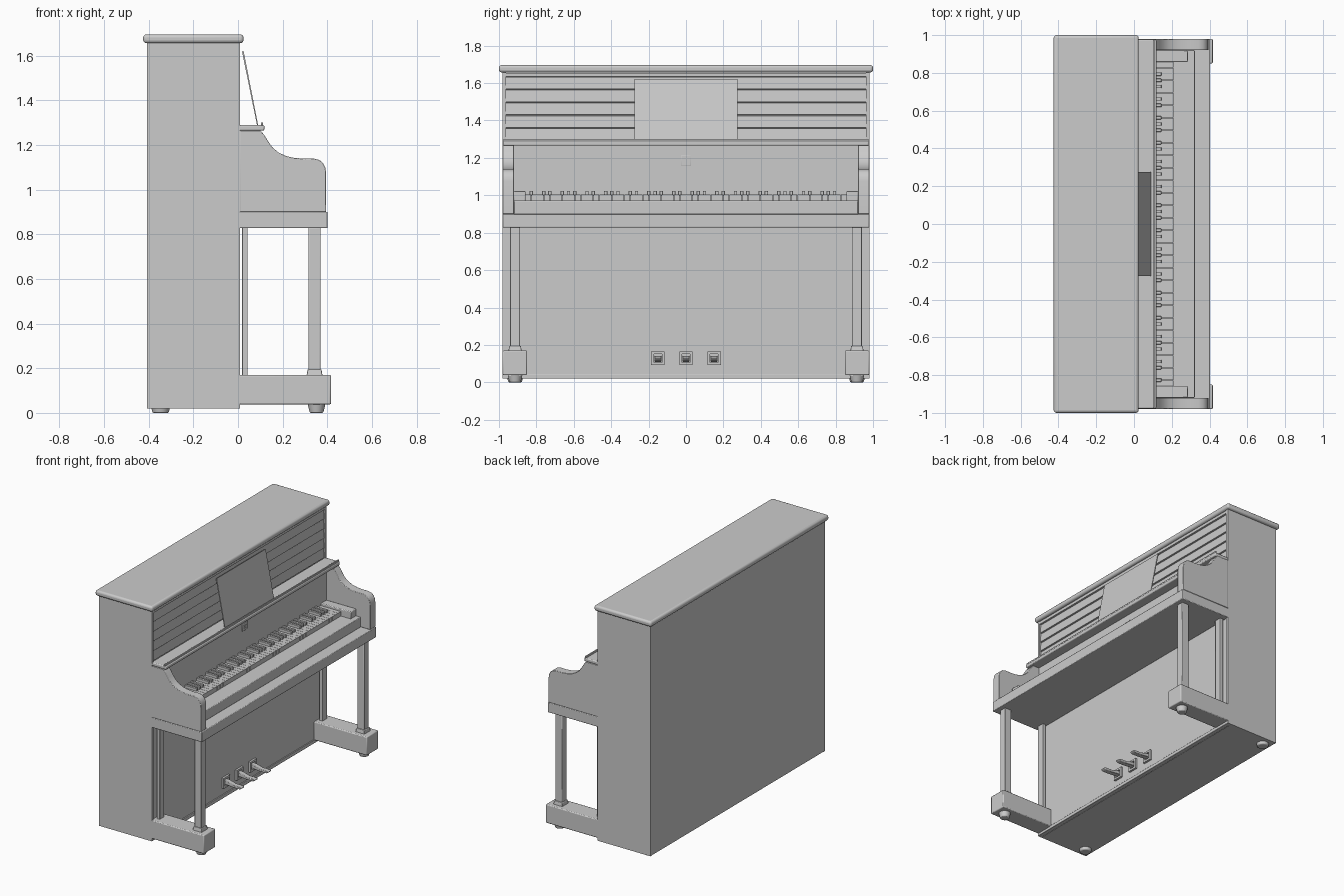
import bpy, bmesh, math
from mathutils import Matrix, Vector

if "Cube" in bpy.data.objects:
    bpy.data.objects.remove(bpy.data.objects["Cube"])


def finish(name, bm, bevel=0.0, segs=2):
    bmesh.ops.recalc_face_normals(bm, faces=bm.faces)
    me = bpy.data.meshes.new(name)
    bm.to_mesh(me)
    bm.free()
    ob = bpy.data.objects.new(name, me)
    bpy.context.collection.objects.link(ob)
    if bevel:
        m = ob.modifiers.new("bevel", 'BEVEL')
        m.width, m.segments, m.limit_method = bevel, segs, 'ANGLE'
    bpy.context.view_layer.objects.active = ob
    ob.select_set(True)
    bpy.ops.object.shade_smooth_by_angle(angle=math.radians(35))
    ob.select_set(False)
    return ob


def add_box(bm, x, y, z):
    mat = Matrix.Translation(((x[0] + x[1]) / 2, (y[0] + y[1]) / 2, (z[0] + z[1]) / 2))
    size = Matrix.Diagonal((x[1] - x[0], y[1] - y[0], z[1] - z[0], 1))
    bmesh.ops.create_cube(bm, size=1, matrix=mat @ size)


def box(name, x, y, z, bevel=0.0, segs=2):
    bm = bmesh.new()
    add_box(bm, x, y, z)
    return finish(name, bm, bevel, segs)


def add_profile(bm, pts, y0, y1):
    # x-z outline extruded along y
    f = bm.faces.new([bm.verts.new((x, y0, z)) for x, z in pts])
    ext = bmesh.ops.extrude_face_region(bm, geom=[f])["geom"]
    vs = [v for v in ext if isinstance(v, bmesh.types.BMVert)]
    bmesh.ops.translate(bm, verts=vs, vec=(0, y1 - y0, 0))


def profile(name, pts, y0, y1, bevel=0.0):
    bm = bmesh.new()
    add_profile(bm, pts, y0, y1)
    return finish(name, bm, bevel)


def cone(name, loc, r_bottom, r_top, h):
    bm = bmesh.new()
    bmesh.ops.create_cone(bm, cap_ends=True, segments=24, radius1=r_bottom, radius2=r_top,
                          depth=h, matrix=Matrix.Translation((loc[0], loc[1], loc[2] + h / 2)))
    return finish(name, bm, 0.005)


def pair(y0, y1, s):
    return tuple(sorted((s * y0, s * y1)))


# Case, lid and fronts
box("case_body", (-0.405, -0.02), (-0.965, 0.965), (0.02, 1.655))
box("lower_front_panel", (-0.02, 0.003), (-0.965, 0.965), (0.045, 0.85))
box("bottom_rail", (-0.02, 0.01), (-0.965, 0.965), (0.02, 0.045), 0.003)
box("top_rail", (-0.02, 0.008), (-0.965, 0.965), (1.635, 1.655))
box("lid", (-0.425, 0.025), (-1, 1), (1.657, 1.696), 0.014, 3)

# Upper front: slanted horizontal slats
bm = bmesh.new()
n, z0, z1 = 5, 1.29, 1.635
for i in range(n):
    a = z0 + (z1 - z0) * i / n
    b = z0 + (z1 - z0) * (i + 1) / n
    add_profile(bm, [(-0.021, a), (0.004, a + 0.003), (-0.003, b - 0.003), (-0.021, b)],
                -0.965, 0.965)
finish("upper_front_slats", bm)

# Key bed, slip, fallboard and shelf
box("key_bed", (0.005, 0.402), (-0.98, 0.98), (0.828, 0.9), 0.004)
box("key_slip", (0.05, 0.322), (-0.92, 0.92), (0.9, 0.972), 0.004)
box("fallboard", (-0.02, 0.05), (-0.92, 0.92), (0.9, 1.265))
box("music_shelf", (0.0, 0.118), (-0.977, 0.977), (1.265, 1.29), 0.006)
box("shelf_lip", (0.103, 0.112), (-0.977, 0.977), (1.288, 1.302), 0.002)
profile("music_desk", [(0.085, 1.29), (0.09, 1.291), (0.025, 1.622), (0.018, 1.62)],
        -0.275, 0.275)

# Fallboard plate with four studs
box("fallboard_plate", (0.048, 0.056), (-0.028, 0.028), (1.158, 1.214), 0.003)
bm = bmesh.new()
for y in (-0.008, 0.008):
    for z in (1.178, 1.194):
        add_box(bm, (0.055, 0.059), (y - 0.004, y + 0.004), (z - 0.004, z + 0.004))
finish("plate_studs", bm)

# Keys: 52 white, starting on A, with black keys between
w = 1.72 / 52
whites, blacks = bmesh.new(), bmesh.new()
for i in range(52):
    y = -0.86 + i * w
    add_box(whites, (0.05, 0.208), (y + 0.0008, y + w - 0.0008), (0.965, 1.004))
    if i % 7 in (0, 2, 3, 5, 6) and i < 51:
        add_box(blacks, (0.05, 0.145), (y + w - 0.009, y + w + 0.009), (1.0, 1.024))
finish("white_keys", whites)
finish("black_keys", blacks, 0.002, 1)

# Curved outline of the cheeks
cheek = [(0.008, 0.9), (0.395, 0.9), (0.395, 1.075), (0.391, 1.1), (0.381, 1.12),
         (0.365, 1.133), (0.34, 1.14), (0.3, 1.139), (0.25, 1.143), (0.215, 1.151),
         (0.18, 1.168), (0.155, 1.189), (0.135, 1.217), (0.118, 1.245), (0.1, 1.266),
         (0.008, 1.266)]

for s, side in ((-1, "left"), (1, "right")):
    # Case side, cheek and key block
    box(side + "_case_side", (-0.407, 0.01), pair(0.963, 0.98, s), (0.02, 1.657))
    profile(side + "_cheek", cheek, *pair(0.92, 0.98, s), 0.003)
    box(side + "_key_block", (0.05, 0.285), pair(0.858, 0.92, s), (0.965, 1.022), 0.005)
    # Front leg with flared base, rear pilaster
    box(side + "_front_leg", (0.316, 0.37), pair(0.888, 0.94, s), (0.17, 0.83), 0.004)
    bm = bmesh.new()
    add_box(bm, (0.307, 0.379), pair(0.878, 0.95, s), (0.165, 0.195))
    for v in bm.verts:
        if v.co.z > 0.18:
            c = Vector((0.343, s * 0.914, v.co.z))
            v.co = c + (v.co - c) * 0.86
    finish(side + "_leg_base", bm, 0.003)
    box(side + "_rear_leg", (0.019, 0.043), pair(0.888, 0.94, s), (0.16, 0.83), 0.002)
    # Toe block and feet
    box(side + "_toe_block", (0.0, 0.417), pair(0.85, 0.98, s), (0.038, 0.17), 0.006)
    cone(side + "_front_foot", (0.352, s * 0.914, 0), 0.03, 0.04, 0.04)
    cone(side + "_rear_foot", (-0.347, s * 0.914, 0), 0.036, 0.042, 0.024)

# Pedals with square frames
for i, py in enumerate((-0.15, 0, 0.15)):
    tag = ("left", "middle", "right")[i]
    bm = bmesh.new()
    for a in (-1, 1):
        add_box(bm, (0, 0.018), (py + min(a * 0.036, a * 0.022), py + max(a * 0.036, a * 0.022)),
                (0.092, 0.166))
        zc = 0.129 + a * 0.03
        add_box(bm, (0, 0.018), (py - 0.022, py + 0.022), (zc - 0.007, zc + 0.007))
    finish(tag + "_pedal_frame", bm)
    profile(tag + "_pedal",
            [(0.0, 0.118), (0.08, 0.11), (0.13, 0.11), (0.143, 0.117), (0.143, 0.123),
             (0.12, 0.127), (0.08, 0.127), (0.03, 0.141), (0.0, 0.142)],
            py - 0.018, py + 0.018, 0.003)
